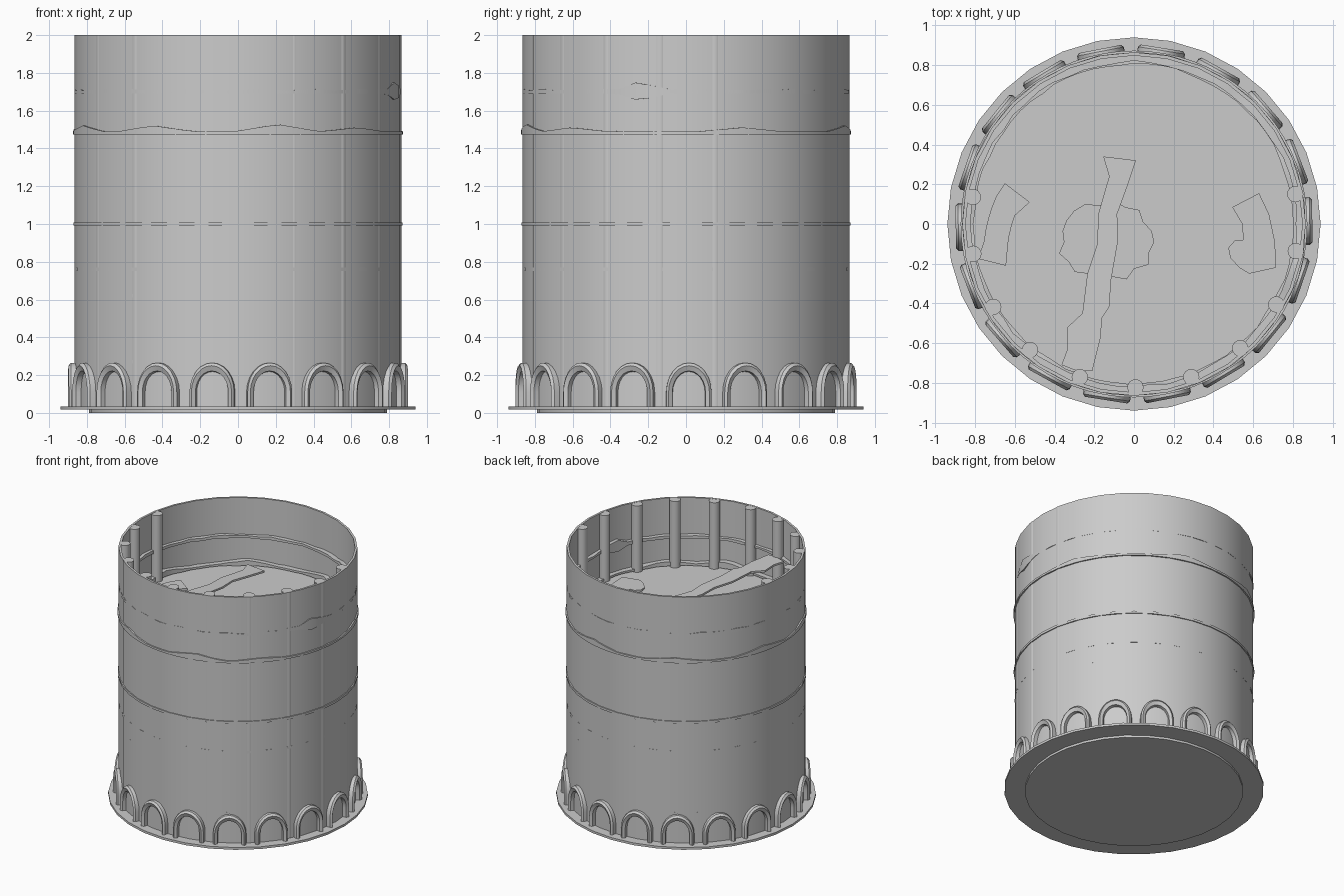
import bpy, bmesh, math, random
from math import sin, cos, pi, radians

if "Cube" in bpy.data.objects:
    bpy.data.objects.remove(bpy.data.objects["Cube"])

random.seed(4)


def finish(name, bm, smooth=True):
    bmesh.ops.recalc_face_normals(bm, faces=bm.faces[:])
    me = bpy.data.meshes.new(name)
    bm.to_mesh(me)
    bm.free()
    ob = bpy.data.objects.new(name, me)
    bpy.context.collection.objects.link(ob)
    if smooth:
        bpy.ops.object.select_all(action='DESELECT')
        ob.select_set(True)
        bpy.context.view_layer.objects.active = ob
        bpy.ops.object.shade_smooth_by_angle(angle=radians(35))
    return ob


def cylinder(name, r, z0, z1, seg=32, x=0, y=0):
    bm = bmesh.new()
    bmesh.ops.create_cone(bm, cap_ends=True, segments=seg, radius1=r, radius2=r, depth=z1 - z0)
    bmesh.ops.translate(bm, verts=bm.verts[:], vec=(x, y, (z0 + z1) / 2))
    return finish(name, bm)


def ring(name, section, seg):
    """Closed ring; section(angle) gives (ri, ro, z0, z1)."""
    bm = bmesh.new()
    loops = []
    for i in range(seg):
        a = 2 * pi * i / seg
        ri, ro, z0, z1 = section(a)
        loops.append([bm.verts.new((r * cos(a), r * sin(a), z))
                      for r, z in ((ri, z0), (ro, z0), (ro, z1), (ri, z1))])
    for i in range(seg):
        p, q = loops[i], loops[(i + 1) % seg]
        for k in range(4):
            bm.faces.new((p[k], q[k], q[(k + 1) % 4], p[(k + 1) % 4]))
    return finish(name, bm)


def slab(name, pts, z, thick):
    """Flat outline with thickness; z may depend on y."""
    bm = bmesh.new()
    f = bm.faces.new([bm.verts.new((x, y, z(y))) for x, y in pts])
    ext = bmesh.ops.extrude_face_region(bm, geom=[f])
    for v in ext['geom']:
        if isinstance(v, bmesh.types.BMVert):
            v.co.z -= thick
    return finish(name, bm, False)


# Base discs and outer wall
cylinder("foot_disc", 0.79, 0.0, 0.02)
cylinder("base_plate", 0.94, 0.017, 0.035)
ring("outer_wall", lambda a: (0.848, 0.865, 0.03, 2.0), 32)

# Plain hoops that barely show through the wall
for n, (z, r) in enumerate(((0.27, 0.862), (0.62, 0.862), (0.76, 0.8645), (1.0, 0.872))):
    ring(f"hoop_{n}", lambda a: (0.82, r, z - 0.009, z + 0.009), 36)

# Uneven ledges along the inside of the wall
def bump(a, deg, width):
    d = abs((math.degrees(a) - deg + 180) % 360 - 180)
    return max(0.0, 1 - d / width)


def lower_ledge(a):
    h = sum(bump(a, d, 15) * k for d, k in
            ((-121, 0.03), (-76, 0.037), (-44, 0.02), (-160, 0.03),
             (20, 0.02), (75, 0.03), (120, 0.025), (165, 0.03)))
    return 0.805 + random.uniform(-0.006, 0.006), 0.873, 1.475, 1.491 + h


def upper_ledge(a):
    d = bump(a, -16, 9)
    w = random.uniform(0, 0.012)
    return (0.815 + random.uniform(-0.008, 0.008), 0.862 + 0.012 * d + random.uniform(0, 0.005),
            1.69 - 0.04 * d, 1.705 + w + 0.045 * d)


ring("lower_ledge", lower_ledge, 72)
ring("upper_ledge", upper_ledge, 60)

# Inner floor
cylinder("inner_floor", 0.845, 1.45, 1.468)

# Round posts along the front half, spaced every 20 degrees
for i in range(11):
    a = radians(10.5 - 20 * i)
    wide = i in (0, 1)
    c = 0.826 if wide else 0.823
    if i == 6:
        c = 0.818
    cylinder(f"post_{i}", 0.041, 0.035, 1.999, 16, c * cos(a), c * sin(a))

# Arches standing around the base
def arch(name, angle):
    bm = bmesh.new()
    n = 12
    # (half width, top height, distance from axis) across the band
    band = ((0.120, 0.265, 0.845), (0.120, 0.265, 0.885), (0.108, 0.250, 0.898),
            (0.088, 0.222, 0.886), (0.084, 0.216, 0.845))
    rows = []
    for w, top, r in band:
        spring = 0.11
        path = [(-w, 0.033)]
        for k in range(n + 1):
            t = pi - pi * k / n
            path.append((w * cos(t), spring + (top - spring) * sin(t)))
        path.append((w, 0.033))
        rows.append([bm.verts.new((r * cos(angle) - x * sin(angle),
                                   r * sin(angle) + x * cos(angle), z)) for x, z in path])
    m = len(rows)
    for j in range(m):
        p, q = rows[j], rows[(j + 1) % m]
        for k in range(len(p) - 1):
            bm.faces.new((p[k], p[k + 1], q[k + 1], q[k]))
    for end in (0, -1):
        bm.faces.new([r[end] for r in rows])
    return finish(name, bm)


for i in range(18):
    arch(f"arch_{i}", radians(1 + 20 * i))

# Ragged walkway hanging at the upper level
strip = [(-0.155, 0.34), (-0.125, 0.24), (-0.18, 0.05), (-0.185, -0.1), (-0.235, -0.25),
         (-0.26, -0.45), (-0.335, -0.52), (-0.335, -0.63), (-0.365, -0.71), (-0.30, -0.735),
         (-0.21, -0.74), (-0.17, -0.58), (-0.16, -0.47), (-0.125, -0.42), (-0.115, -0.28),
         (-0.08, -0.08), (-0.085, 0.05), (-0.03, 0.2), (0.01, 0.32), (-0.07, 0.33)]
slab("ragged_walkway", strip, lambda y: 1.69 + 0.04 * max(0, -y - 0.2), 0.015)

# Irregular patch in the middle of the floor
patch = []
for k in range(22):
    t = 2 * pi * k / 22
    r = 0.215 + random.uniform(-0.025, 0.025)
    patch.append((-0.14 + r * 1.08 * cos(t), -0.09 + r * 0.9 * sin(t)))
slab("floor_patch", patch, lambda y: 1.485, 0.015)

# Curved fan pieces on both sides
def arc(cx, cy, r, a0, a1, n=6):
    return [(cx + r * cos(radians(a0 + (a1 - a0) * k / n)),
             cy + r * sin(radians(a0 + (a1 - a0) * k / n))) for k in range(n + 1)]


slab("left_fan", [(-0.65, 0.205), (-0.525, 0.11)] + arc(0, -0.18, 0.64, 155, 183)[1:-1]
     + [(-0.645, -0.21), (-0.785, -0.175)] + arc(0, -0.17, 0.76, 178, 152)[1:-1],
     lambda y: 1.485, 0.015)
slab("right_fan", [(0.63, 0.155), (0.68, 0.05), (0.71, -0.09), (0.715, -0.22), (0.58, -0.25),
                   (0.53, -0.22), (0.485, -0.17), (0.475, -0.12), (0.51, -0.08), (0.55, -0.08),
                   (0.545, 0.0), (0.495, 0.085)], lambda y: 1.485, 0.015)
